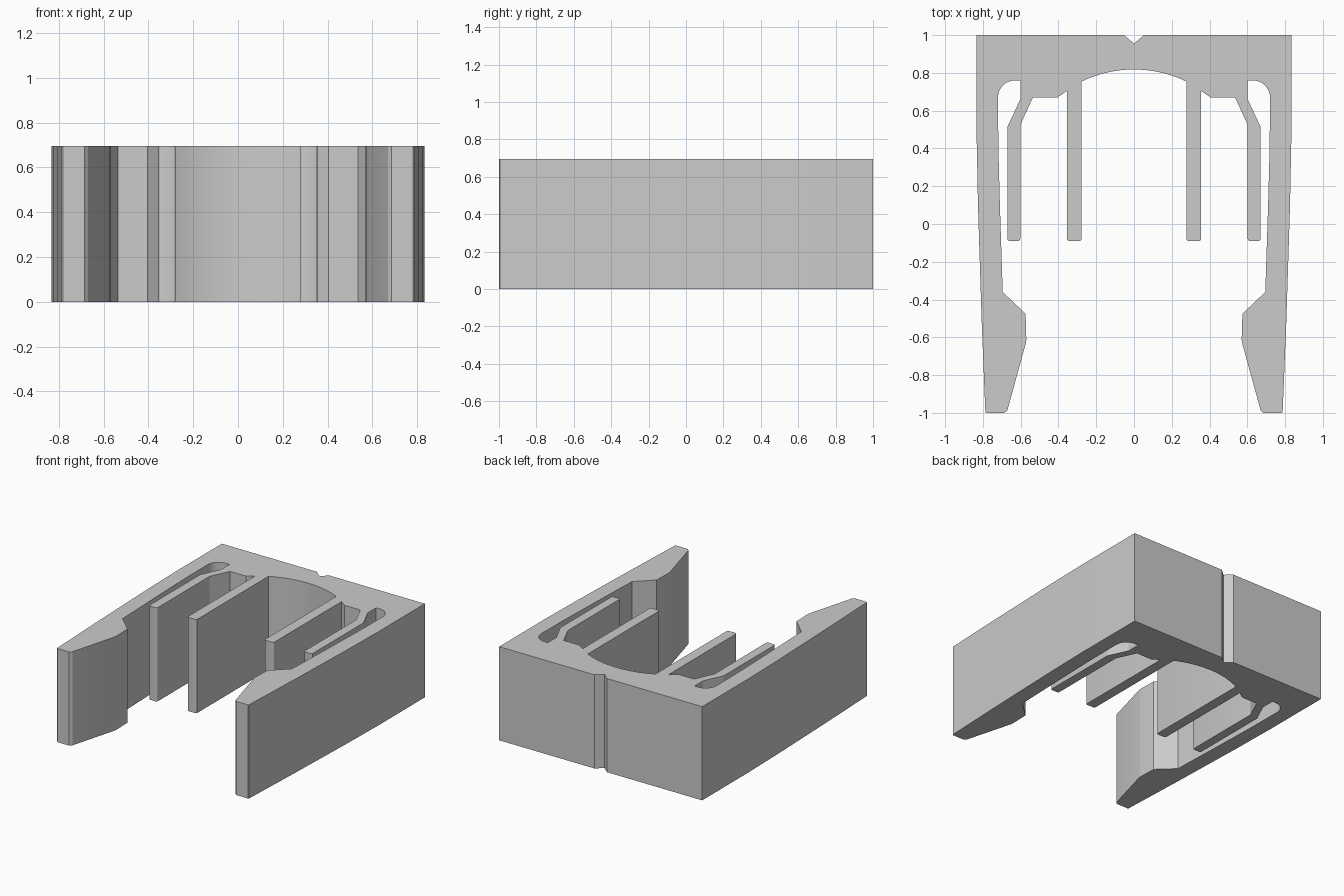
import bpy, bmesh
from math import sin, cos, pi, asin, radians

if "Cube" in bpy.data.objects:
    bpy.data.objects.remove(bpy.data.objects["Cube"], do_unlink=True)

HEIGHT = 0.695


def arc(cx, cy, r, start, end, steps):
    """Points along a circular arc, angles in radians."""
    angles = [start + (end - start) * i / steps for i in range(steps + 1)]
    return [(cx + r * cos(a), cy + r * sin(a)) for a in angles]


def rib_end(outer, inner, tip=-0.09, r=0.012):
    """Rounded free end of a thin rib, from its outer to its inner side."""
    return (arc(outer - r, tip + r, r, 0, -pi / 2, 3)
            + arc(inner + r, tip + r, r, -pi / 2, -pi, 3))


# Left half of the outline, from the back notch round to the central arch
back = [(0, 0.955), (0.052, 1), (0.833, 1)]
outer_wall = [(0.833, 0.45), (0.826, 0.1), (0.807, -0.5), (0.787, -0.995), (0.782, -1)]
hook = [(0.685, -1), (0.67, -0.985), (0.571, -0.625), (0.57, -0.61),
        (0.574, -0.475), (0.695, -0.36)]
inner_wall = [(0.71, 0.1), (0.718, 0.4)]
slot_top = arc(0.63, 0.67, 0.09, 0, pi / 2, 10) + [(0.602, 0.76), (0.602, 0.66)]
outer_rib = [(0.67, 0.515)] + rib_end(0.67, 0.602) + [(0.602, 0.525)]
step = [(0.535, 0.67), (0.405, 0.67), (0.355, 0.705)]
inner_rib = rib_end(0.355, 0.278)

radius, half_width = 0.635, 0.278
sweep = asin(half_width / radius)
arch = arc(0, 0.818 - radius, radius, pi / 2 - sweep, pi / 2, 14)
arch[-1] = (0, 0.818)

half = (back + outer_wall + hook + inner_wall + slot_top + outer_rib
        + step + inner_rib + arch)
outline = half + [(-x, y) for x, y in reversed(half[1:-1])]

# Extrude the mirrored outline into the clip body
bm = bmesh.new()
base = bm.faces.new([bm.verts.new((x, y, 0)) for x, y in outline])
top = bmesh.ops.extrude_face_region(bm, geom=[base], use_keep_orig=True)
bmesh.ops.translate(bm, vec=(0, 0, HEIGHT),
                    verts=[g for g in top["geom"] if isinstance(g, bmesh.types.BMVert)])
bmesh.ops.recalc_face_normals(bm, faces=bm.faces)
caps = [f for f in bm.faces if abs(f.normal.z) > 0.9]
bmesh.ops.triangulate(bm, faces=caps)
mesh = bpy.data.meshes.new("clip_body")
bm.to_mesh(mesh)
bm.free()

body = bpy.data.objects.new("clip_body", mesh)
bpy.context.collection.objects.link(body)

# Plain grey material
grey = bpy.data.materials.new("light_grey")
grey.use_nodes = True
colour = (0.6, 0.6, 0.6, 1)
grey.diffuse_color = colour
grey.node_tree.nodes["Principled BSDF"].inputs["Base Color"].default_value = colour
mesh.materials.append(grey)

bpy.context.view_layer.objects.active = body
body.select_set(True)
bpy.ops.object.shade_smooth_by_angle(angle=radians(20))
